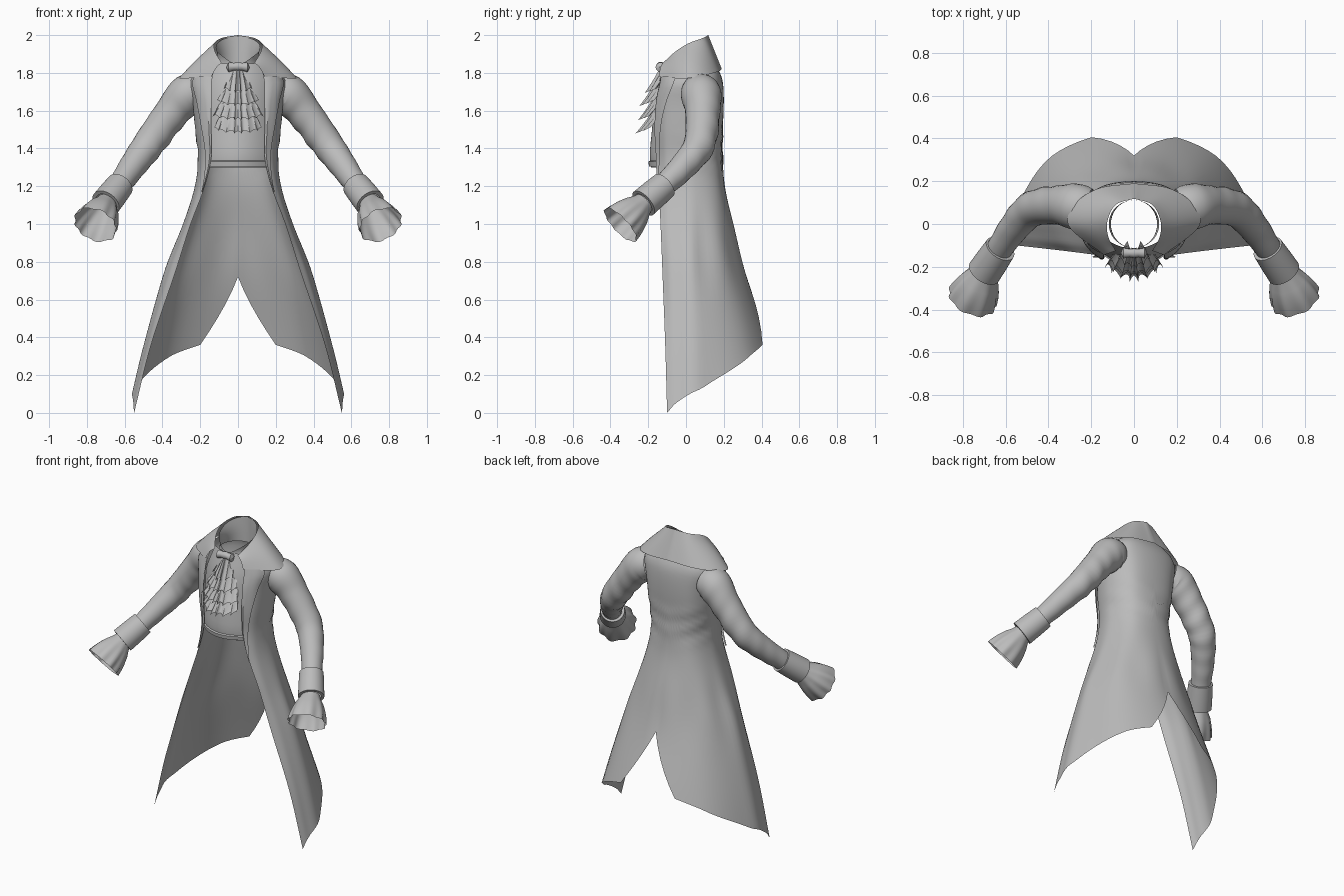
import bpy
import math
from mathutils import Vector

if "Cube" in bpy.data.objects:
    bpy.data.objects.remove(bpy.data.objects["Cube"])

cloth = bpy.data.materials.new("grey_cloth")
cloth.diffuse_color = (0.5, 0.5, 0.5, 1)
cloth.use_nodes = True
cloth.node_tree.nodes["Principled BSDF"].inputs["Base Color"].default_value = cloth.diffuse_color


def spline(keys, t):
    """Smooth curve through keys (t, value, value, ...)."""
    t = min(max(t, keys[0][0]), keys[-1][0])
    i = 0
    while i < len(keys) - 2 and t > keys[i + 1][0]:
        i += 1
    a, b = keys[i], keys[i + 1]
    p, n = keys[max(i - 1, 0)], keys[min(i + 2, len(keys) - 1)]
    h = b[0] - a[0]
    s = (t - a[0]) / h
    out = []
    for k in range(1, len(a)):
        m0 = (b[k] - p[k]) / (b[0] - p[0]) * h
        m1 = (n[k] - a[k]) / (n[0] - a[0]) * h
        out.append((2*s**3 - 3*s*s + 1) * a[k] + (s**3 - 2*s*s + s) * m0
                   + (3*s*s - 2*s**3) * b[k] + (s**3 - s*s) * m1)
    return out


def sheet(name, rows, closed=False, mirror=False, angle=40):
    """Skin a grid of points, optionally as a tube or a mirrored pair."""
    n = len(rows[0])
    verts = [tuple(p) for r in rows for p in r]
    faces = []
    for j in range(len(rows) - 1):
        for i in range(n if closed else n - 1):
            k = (i + 1) % n
            faces.append((j*n + i, j*n + k, (j+1)*n + k, (j+1)*n + i))
    me = bpy.data.meshes.new(name)
    me.from_pydata(verts, [], faces)
    me.materials.append(cloth)
    ob = bpy.data.objects.new(name, me)
    bpy.context.collection.objects.link(ob)
    bpy.ops.object.select_all(action='DESELECT')
    bpy.context.view_layer.objects.active = ob
    ob.select_set(True)
    bpy.ops.object.shade_smooth_by_angle(angle=math.radians(angle))
    if mirror:
        m = ob.modifiers.new("mirror", 'MIRROR')
        m.use_clip = True
        m.merge_threshold = 0.0005
    return ob


def ring(c, d, radius, sides):
    """Circle around c facing d; radius is a function of the angle."""
    q = Vector(d).to_track_quat('Z', 'Y')
    return [Vector(c) + q @ Vector((radius(a) * math.cos(a), radius(a) * math.sin(a), 0))
            for a in (2 * math.pi * i / sides for i in range(sides))]


# Coat cross-sections: z, front edge xy, side xy, back quarter xy, back centre y
COAT = [
    (0.00, .55, -.10, .575, .09, .40, .42, .54),
    (0.36, .46, -.11, .49, .08, .33, .335, .45),
    (0.75, .33, -.125, .38, .06, .24, .25, .31),
    (1.00, .25, -.135, .285, .05, .19, .20, .25),
    (1.20, .175, -.145, .225, .04, .15, .17, .205),
    (1.35, .14, -.15, .21, .03, .14, .155, .195),
    (1.50, .14, -.16, .225, .04, .15, .165, .195),
    (1.65, .14, -.155, .24, .05, .16, .17, .20),
    (1.75, .14, -.135, .255, .055, .17, .165, .195),
    (1.80, .13, -.125, .225, .05, .16, .155, .18),
    (1.87, .11, -.10, .14, .03, .10, .12, .14),
]


def coat_xy(u, z):
    x0, y0, x1, y1, x2, y2, y3 = spline(COAT, z)
    keys = [(0, x0, y0), (.2, x0 + .72 * (x1 - x0), y0 + .3 * (y1 - y0)), (.45, x1, y1),
            (.75, x2, y2), (1, 0, y3), (1.25, -x2, y2)]
    x, y = spline(keys, u)
    # waist creases and soft skirt folds
    away = min(1, max(0, (u - .25) * 4))
    f = 1 + away * (.025 * math.sin(z * 55 + u * 9) * math.exp(-((z - 1.4) / .1) ** 2)
                    + .02 * math.sin(u * 22) * math.exp(-((z - .85) / .2) ** 2))
    return x * f, y * f


def hem(u):
    keys = [(0, 0), (.45, .13), (.75, .31), (.86, .36), (1, .72)]
    for (a, za), (b, zb) in zip(keys, keys[1:]):
        if u <= b:
            return za + (zb - za) * (u - a) / (b - a)
    return .72


# Coat body with slanted hem and back vent
us = [.86 * i / 22 for i in range(22)] + [.86 + .14 * i / 5 for i in range(6)]
rows = []
for j in range(49):
    row = []
    for u in us:
        z = hem(u) + (1.87 - hem(u)) * j / 48
        row.append((*coat_xy(u, z), z))
    rows.append(row)
sheet("coat_body", rows, mirror=True)

# Lapels folded over the front edges
rows = []
for j in range(21):
    z = 1.17 + .61 * j / 20
    k = spline([(1.17, .015), (1.3, .08), (1.5, .14), (1.78, .27)], z)[0]
    row = []
    for i in range(7):
        x, y = coat_xy(k * i / 6, z)
        lift = .004 if i == 0 else .013
        row.append((x + lift * .5, y - lift, z))
    rows.append(row)
sheet("lapel", rows, mirror=True)

# Wide turned-down coat collar, from back centre to front
inner = [(0, 0, .118, 2.0), (.3, .085, .09, 1.985), (.6, .125, .01, 1.955),
         (.8, .12, -.06, 1.91), (1, .085, -.125, 1.85)]
outer = [(0, 0, .19, 1.82), (.3, .17, .165, 1.805), (.55, .285, .085, 1.785),
         (.72, .305, -.01, 1.77), (1, .14, -.145, 1.78)]
rows = []
for j in range(9):
    t = j / 8
    row = []
    for i in range(25):
        a, b = Vector(spline(inner, i / 24)), Vector(spline(outer, i / 24))
        p = a.lerp(b, t)
        p.z += .015 * math.sin(math.pi * t) * (i / 24)
        row.append(p)
    rows.append(row)
sheet("coat_collar", rows, mirror=True)

# Upright shirt collar, dipping at the throat
rows = []
for j in range(7):
    t = j / 6
    row = []
    for i in range(40):
        a = 2 * math.pi * i / 40
        s = math.sin(a)
        top = 1.935 + .058 * s - .03 * max(0, -s) ** 6
        row.append(((.118 - .01 * math.sin(math.pi * t)) * math.cos(a),
                    .112 * s, 1.825 + (top - 1.825) * t))
    rows.append(row)
sheet("shirt_collar", rows, closed=True)

# Waistcoat front panel and waistband
VEST = [(1.30, -.185), (1.36, -.192), (1.5, -.18), (1.7, -.16), (1.85, -.115)]


def vest_row(z, w, out):
    return [(w * s, spline(VEST, z)[0] - out + .075 * (w * s / .17) ** 2, z)
            for s in (i / 10 - 1 for i in range(21))]


sheet("waistcoat", [vest_row(1.30 + .55 * j / 16, .18 - .07 * max(0, j - 11) / 5, 0)
                    for j in range(17)])
sheet("waistband", [vest_row(z, .17, o) for z, o in
                    ((1.305, 0), (1.305, .01), (1.33, .01), (1.335, 0))], angle=30)


# Pleated ruffle tiers: z top/bottom, half width top/bottom, y top/bottom, pleats
def ruffle(name, z0, z1, w0, w1, y0, y1, pleats):
    rows, n = [], pleats * 8
    for j in range(9):
        t = j / 8
        row = []
        for i in range(n + 1):
            s = 2 * i / n - 1
            wave = math.cos(math.pi * pleats * s + .8 * math.sin(7 * s))
            row.append(((w0 + (w1 - w0) * t) * s + .006 * t * math.sin(math.pi * pleats * s),
                        y0 + (y1 - y0) * t ** 1.2 + .055 * s * s + .014 * t * wave,
                        z0 + (z1 - z0) * t + t * (.02 * s * s + .007 * wave)))
        rows.append(row)
    sheet(name, rows, angle=35)


ruffle("ruffle_top", 1.84, 1.70, .03, .075, -.135, -.205, 5)
ruffle("ruffle_upper", 1.75, 1.63, .06, .11, -.165, -.235, 6)
ruffle("ruffle_lower", 1.67, 1.555, .08, .135, -.175, -.242, 7)
ruffle("ruffle_bottom", 1.60, 1.485, .085, .125, -.18, -.255, 6)

# Cravat knot
rows = [ring((x, -.135, 1.835 - abs(x) * .1), (1, 0, 0), lambda a, r=r: r, 12)
        for x, r in ((-.06, .004), (-.05, .026), (-.02, .02), (0, .024),
                     (.02, .02), (.05, .026), (.06, .004))]
sheet("cravat_knot", rows, closed=True)

# Sleeves: path xyz and radius
ARM = [(0, .21, .07, 1.70, .095), (.1, .265, .08, 1.685, .108), (.3, .35, .088, 1.59, .092),
       (.55, .475, .07, 1.42, .083), (.75, .555, -.01, 1.31, .072), (1, .645, -.14, 1.18, .058)]
rows = []
for j in range(41):
    t = j / 40
    *c, r = spline(ARM, t)
    d = Vector(spline(ARM, t + .02)[:3]) - Vector(spline(ARM, t - .02)[:3])
    amp = .02 + .035 * math.exp(-((t - .5) / .15) ** 2)
    rows.append(ring(c, d, lambda a: r * (1 + amp * math.sin(t * 48 + 2.2 * math.sin(a))
                                          * (.5 + .5 * math.cos(a + 1))), 28))
sheet("sleeve", rows, closed=True, mirror=True)


# Turned-back cuffs and flared wrist frills: (distance along line, radius)
def sleeve_end(name, a, b, profile, pleats, depth):
    a, b = Vector(a), Vector(b)
    rows = [ring(a.lerp(b, t), b - a, lambda g: r * (1 + depth * t * math.cos(pleats * g
            + math.sin(2 * g))), 60) for t, r in profile]
    sheet(name, rows, closed=True, mirror=True, angle=45)


sleeve_end("cuff", (.625, -.115, 1.205), (.70, -.225, 1.11),
           [(0, .058), (0, .074), (.5, .078), (1, .08), (1, .06)], 0, 0)
sleeve_end("wrist_frill", (.695, -.22, 1.115), (.755, -.348, .995),
           [(0, .056), (.15, .066), (.35, .086), (.6, .102), (.8, .111), (1, .116)], 9, .05)
